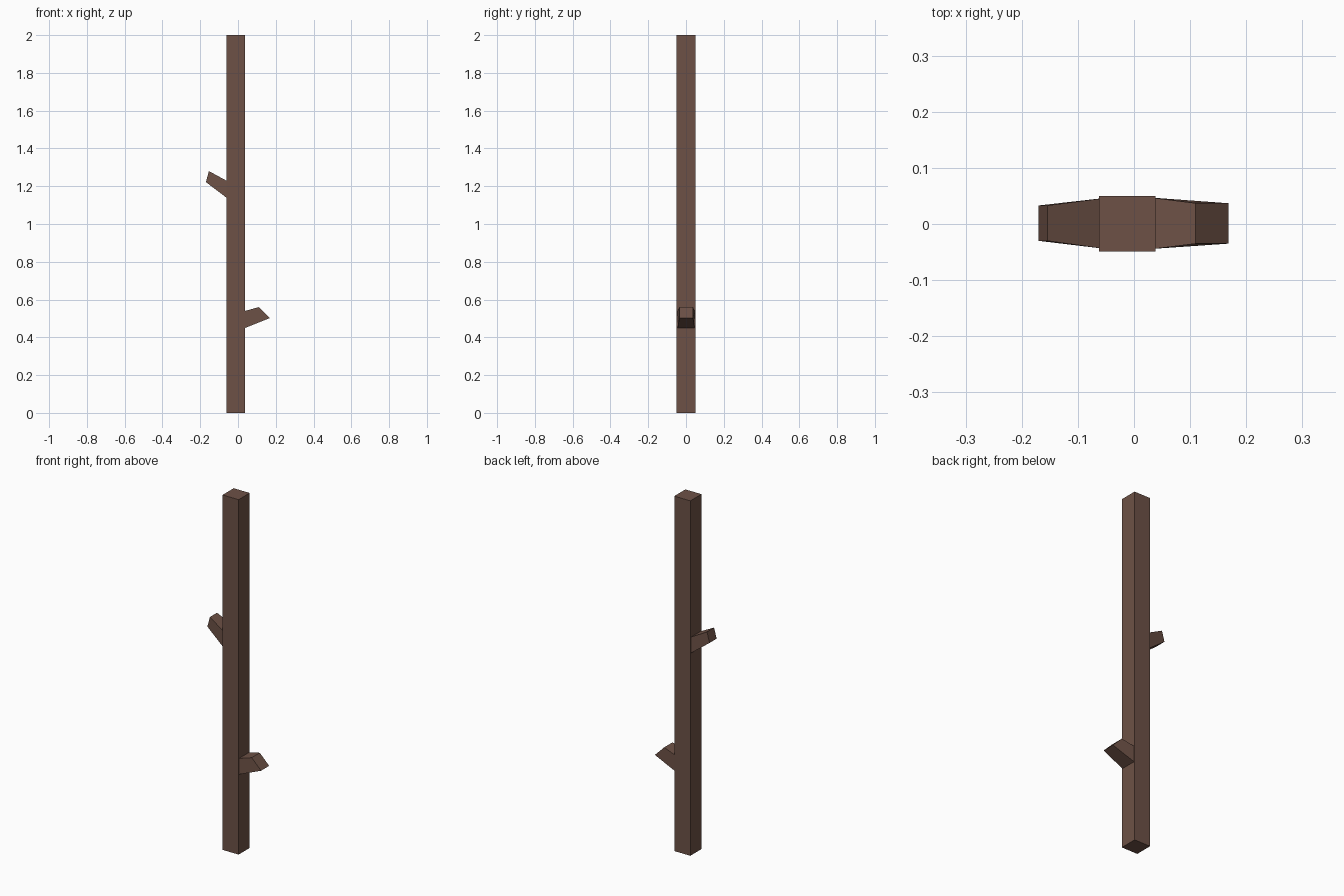
import bpy
import bmesh
from mathutils import Vector

if "Cube" in bpy.data.objects:
    bpy.data.objects.remove(bpy.data.objects["Cube"])

bark = bpy.data.materials.new("bark brown")
bark.diffuse_color = (0.153, 0.083, 0.061, 1)
bark.use_nodes = True
bark.node_tree.nodes["Principled BSDF"].inputs["Base Color"].default_value = bark.diffuse_color


def tapered_block(name, start, end):
    """Join two rectangular rings of four corners into a closed block."""
    bm = bmesh.new()
    a = [bm.verts.new(p) for p in start]
    b = [bm.verts.new(p) for p in end]
    bm.faces.new(a)
    bm.faces.new(b[::-1])
    for i in range(4):
        j = (i + 1) % 4
        bm.faces.new((a[j], a[i], b[i], b[j]))
    bmesh.ops.recalc_face_normals(bm, faces=bm.faces)
    mesh = bpy.data.meshes.new(name)
    bm.to_mesh(mesh)
    bm.free()
    mesh.materials.append(bark)
    obj = bpy.data.objects.new(name, mesh)
    bpy.context.collection.objects.link(obj)


def ring(low, high, y0, y1):
    """Corners of a branch section from its low and high (x, z) points."""
    return [Vector((x, y, z)) for (x, z), y in
            ((low, y0), (low, y1), (high, y1), (high, y0))]


def branch(name, base, tip):
    # Root the base slightly inside the trunk
    root = [p.lerp(q, -0.15) for p, q in zip(base, tip)]
    tapered_block(name, root, tip)


# Square upright trunk
x0, x1, y0, y1 = -0.062, 0.038, -0.049, 0.05
square = ((x0, y0), (x1, y0), (x1, y1), (x0, y1))
tapered_block("trunk", [(x, y, 0) for x, y in square],
              [(x, y, 2) for x, y in square])

# Lower branch stub, cut at a slant
branch("lower_branch",
       ring((x1, 0.45), (x1, 0.54), -0.044, 0.046),
       ring((0.168, 0.502), (0.11, 0.56), -0.035, 0.037))

# Upper branch stub, rising on the other side
branch("upper_branch",
       ring((x0, 1.14), (x0, 1.23), -0.043, 0.045),
       ring((-0.17, 1.222), (-0.154, 1.28), -0.03, 0.033))
